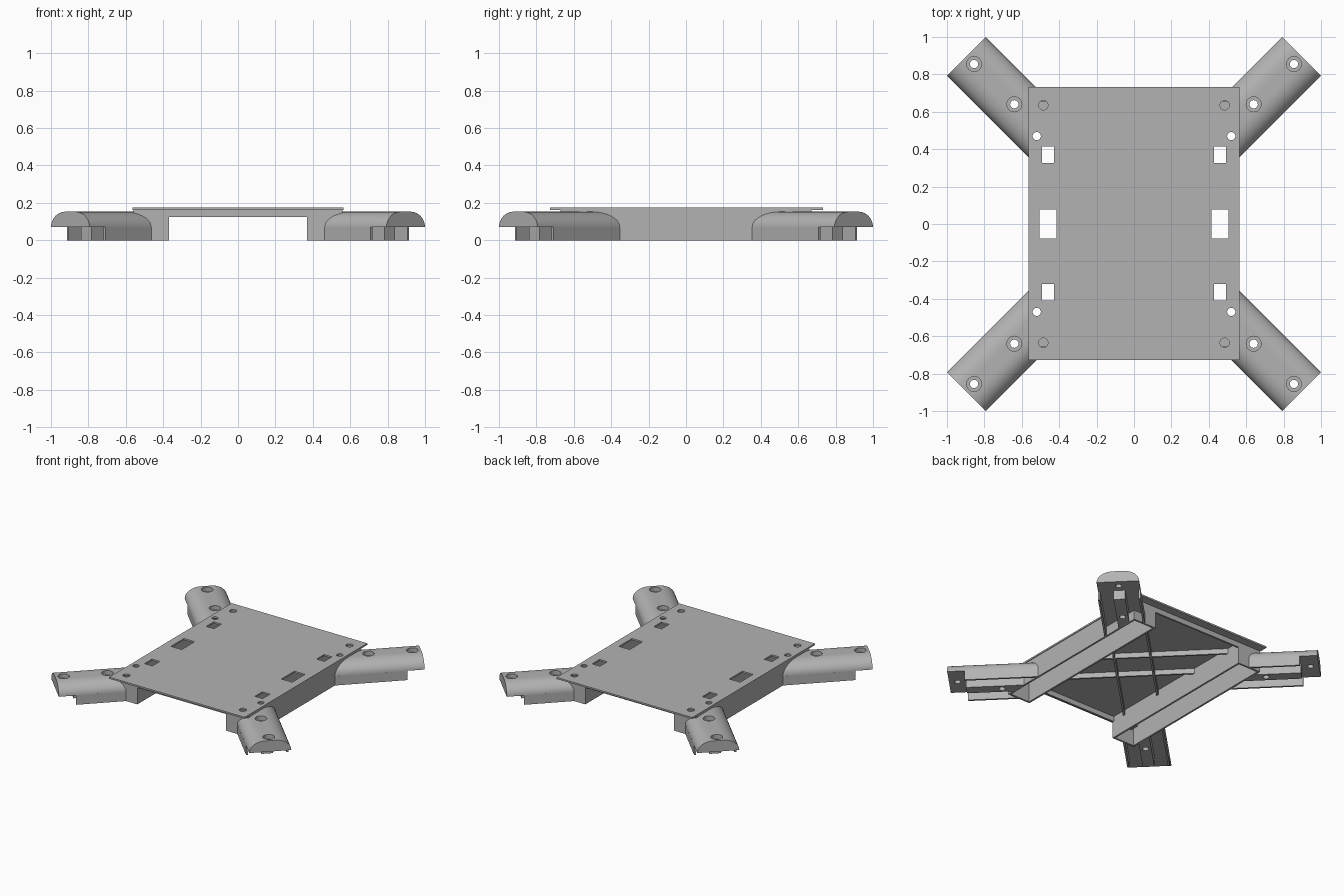
import bpy, math
from mathutils import Matrix

if "Cube" in bpy.data.objects:
    bpy.data.objects.remove(bpy.data.objects["Cube"])

grey = bpy.data.materials.new("plain_grey")
grey.use_nodes = True
colour = (0.45, 0.45, 0.45, 1)
grey.diffuse_color = colour
grey.node_tree.nodes["Principled BSDF"].inputs["Base Color"].default_value = colour

WALL = 0.014
ROOF = 0.165      # underside of the top plate


def box(name, x, y, z, angle=0):
    """Box from (min, max) ranges, turned about the z axis."""
    verts = [(a, b, c) for a in x for b in y for c in z]
    faces = [(0, 1, 3, 2), (4, 6, 7, 5), (0, 4, 5, 1),
             (2, 3, 7, 6), (0, 2, 6, 4), (1, 5, 7, 3)]
    return mesh_object(name, verts, faces, angle)


def mesh_object(name, verts, faces, angle=0):
    mesh = bpy.data.meshes.new(name)
    mesh.from_pydata(verts, [], faces)
    mesh.transform(Matrix.Rotation(angle, 4, "Z"))
    mesh.materials.append(grey)
    obj = bpy.data.objects.new(name, mesh)
    bpy.context.collection.objects.link(obj)
    return obj


def cylinder(name, x, y, z, r):
    n = 24
    ring = [(x + r * math.cos(i * math.tau / n), y + r * math.sin(i * math.tau / n))
            for i in range(n)]
    verts = [(a, b, h) for h in z for a, b in ring]
    faces = [tuple(reversed(range(n))), tuple(range(n, 2 * n))]
    faces += [(i, (i + 1) % n, n + (i + 1) % n, n + i) for i in range(n)]
    return mesh_object(name, verts, faces)


def cut(obj, cutters):
    for c in cutters:
        mod = obj.modifiers.new("cut", "BOOLEAN")
        mod.operation = "DIFFERENCE"
        mod.solver = "EXACT"
        mod.object = c
        bpy.ops.object.select_all(action="DESELECT")
        bpy.context.view_layer.objects.active = obj
        obj.select_set(True)
        bpy.ops.object.modifier_apply(modifier=mod.name)


def discard(cutters):
    for c in cutters:
        bpy.data.objects.remove(c)


def span(centre, size):
    return (centre - size / 2, centre + size / 2)


# Top plate with slots and screw holes
plate = box("top_plate", (-0.565, 0.565), (-0.727, 0.732), (ROOF - 0.002, 0.175))
holes = []
for sx in (-1, 1):
    for y, w, h in ((0.37, 0.065, 0.09), (0, 0.09, 0.155), (-0.365, 0.065, 0.09)):
        holes.append(box("slot_cutter", span(sx * 0.46, w), span(y, h), (0.1, 0.3)))
    for sy in (-1, 1):
        holes.append(cylinder("hole_cutter", sx * 0.52, sy * 0.47, (0.1, 0.3), 0.022))
        holes.append(cylinder("hole_cutter", sx * 0.485, sy * 0.635, (0.1, 0.3), 0.025))
cut(plate, holes)
discard(holes)

# Side rails: open-bottomed channels
for sx, side in ((-1, "right"), (1, "left")):
    for part, x in (("outer", 0.56 - WALL / 2), ("inner", 0.37 + WALL / 2)):
        box(f"{side}_rail_{part}_wall", span(sx * x, WALL), (-0.67, 0.67), (0, ROOF))
    for sy, end in ((-1, "front"), (1, "back")):
        box(f"{side}_rail_{end}_wall", span(sx * 0.465, 0.19),
            span(sy * (0.67 - WALL / 2), WALL), (0, ROOF))
        box(f"{side}_{end}_corner_pad", span(sx * 0.485, 0.08),
            span(sy * 0.625, 0.07), (0.115, 0.13))

# Cross bars at the front and back, and diagonal ribs under the plate
for sy, end in ((-1, "front"), (1, "back")):
    box(f"{end}_cross_bar", (-0.37, 0.37), span(sy * (0.67 - WALL / 2), WALL), (0.125, ROOF))
for turn in (1, -1):
    for off in (-0.125, 0.125):
        rib = box("diagonal_rib", (-0.9, 0.9), span(off, WALL), (0.125, ROOF),
                  turn * math.pi / 4)
        sides = [box("side_cutter", span(s * 0.88, 1), (-2, 2), (-1, 1)) for s in (-1, 1)]
        cut(rib, sides)
        discard(sides)

# Arms: rounded top, side walls and a centre block, trimmed against the rails
HALF, LIP, TOP, START, TIP, FOOT = 0.146, 0.07, 0.153, 0.5, 1.268, 1.148
RX = 0.11
arc = [math.pi / 2 * i / 10 for i in range(11)]
profile = [(HALF - RX + RX * math.cos(a), LIP + (TOP - LIP) * math.sin(a)) for a in arc]
profile += [(-y, z) for y, z in reversed(profile)]
n = len(profile)
dome_verts = [(s, y, z) for s in (START, TIP) for y, z in profile]
dome_faces = [tuple(reversed(range(n))), tuple(range(n, 2 * n))]
dome_faces += [(i, (i + 1) % n, n + (i + 1) % n, n + i) for i in range(n)]

corners = (("back_left", 1, 1), ("back_right", -1, 1),
           ("front_right", -1, -1), ("front_left", 1, -1))
for name, sx, sy in corners:
    angle = math.atan2(sy, sx)
    dome = mesh_object(f"{name}_arm_top", dome_verts, dome_faces, angle)
    block = box(f"{name}_arm_centre_block", (START, FOOT), (-0.04, 0.04), (0, LIP + 0.001), angle)
    walls = [box(f"{name}_arm_wall", (START, FOOT), span(s * (HALF - WALL / 2), WALL),
                 (0, LIP + 0.001), angle) for s in (-1, 1)]
    trim = box("trim_cutter", (-0.555, 0.555), (-0.665, 0.665), (-1, 1))
    bores, sinks = [], []
    for d in (0.64, 0.855):
        bores.append(cylinder("bore_cutter", sx * d, sy * d, (-1, 1), 0.022))
        sinks.append(cylinder("sink_cutter", sx * d, sy * d, (0.12, 1), 0.04))
    cut(dome, [trim] + bores + sinks)
    cut(block, [trim] + bores[:1])
    for w in walls:
        cut(w, [trim])
    discard([trim] + bores + sinks)
    bpy.ops.object.select_all(action="DESELECT")
    bpy.context.view_layer.objects.active = dome
    dome.select_set(True)
    bpy.ops.object.shade_smooth_by_angle(angle=math.radians(30))
